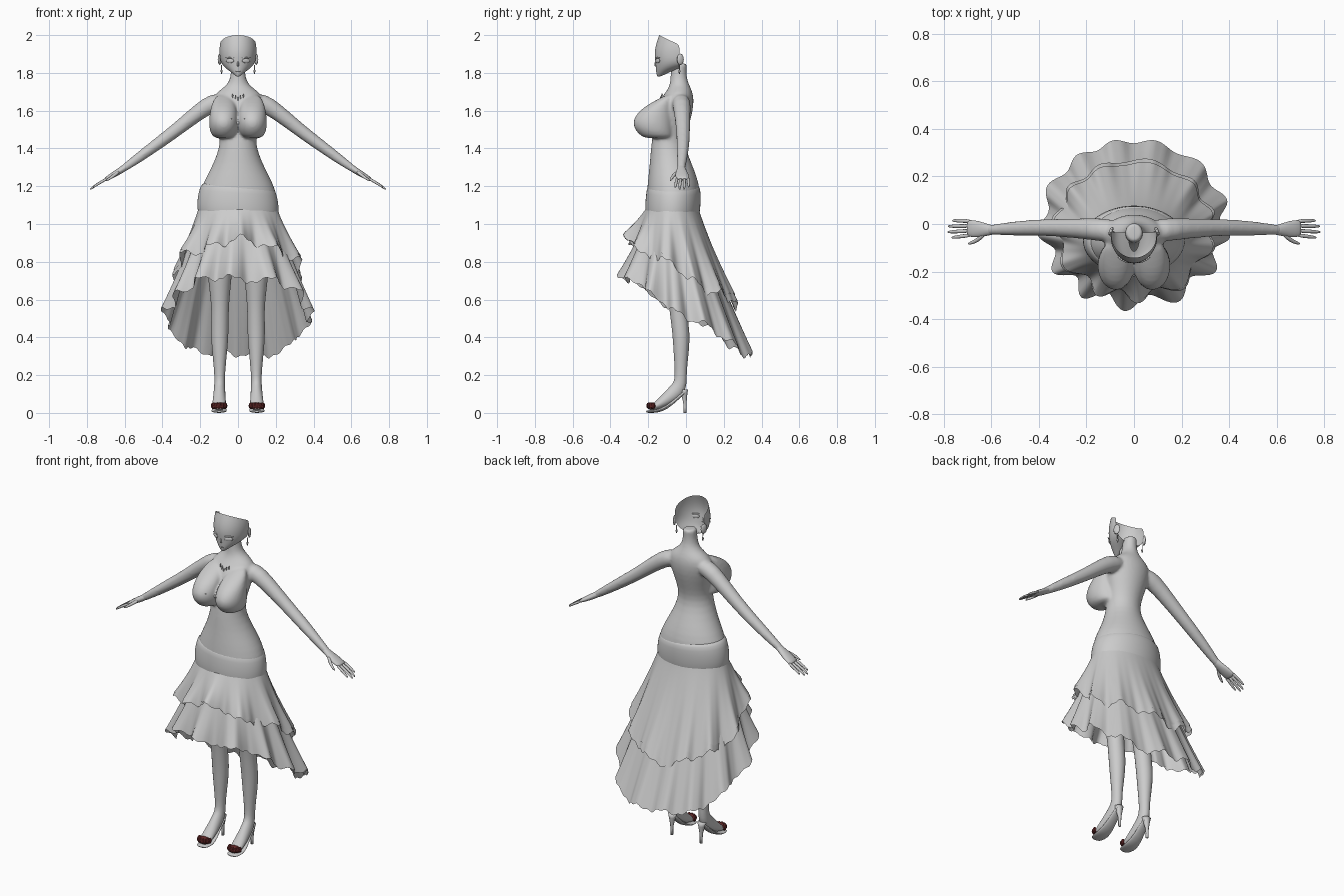
import bpy, bmesh, math
from mathutils import Vector, Matrix


def material(name, rgb):
    m = bpy.data.materials.new(name)
    m.diffuse_color = (*rgb, 1)
    return m


GREY = material("soft_grey", (0.6, 0.6, 0.6))
RED = material("dark_red", (0.13, 0.022, 0.022))


def finish(name, bm, mat, smooth=True, subdiv=0):
    bmesh.ops.recalc_face_normals(bm, faces=bm.faces)
    for f in bm.faces:
        f.smooth = smooth
    me = bpy.data.meshes.new(name)
    bm.to_mesh(me)
    bm.free()
    me.materials.append(mat)
    ob = bpy.data.objects.new(name, me)
    bpy.context.collection.objects.link(ob)
    if subdiv:
        mod = ob.modifiers.new("subdivision", 'SUBSURF')
        mod.levels = mod.render_levels = subdiv
    return ob


def loft(name, rings, mat=GREY, closed=True, cap=True, subdiv=1):
    bm = bmesh.new()
    vs = [[bm.verts.new(p) for p in r] for r in rings]
    n = len(rings[0])
    for a, b in zip(vs, vs[1:]):
        for i in range(n if closed else n - 1):
            j = (i + 1) % n
            bm.faces.new((a[i], a[j], b[j], b[i]))
    if cap:
        bm.faces.new(vs[0])
        bm.faces.new(vs[-1])
    return finish(name, bm, mat, subdiv=subdiv)


def tube(name, pts, side, mat=GREY, sides=16, flat=False, tilt=0.0, subdiv=1):
    """Elliptical sections (x, y, z, half width along side, other half width)."""
    side = Vector(side)
    cs = [Vector(p[:3]) for p in pts]
    rings = []
    for k, p in enumerate(pts):
        d = cs[min(k + 1, len(cs) - 1)] - cs[max(k - 1, 0)]
        d = Vector((0, 0, 1)) if flat else d.normalized()
        up = d.cross(side).normalized()
        ring = []
        for i in range(sides):
            a = math.tau * i / sides
            v = cs[k] + side * p[3] * math.cos(a) + up * p[4] * math.sin(a)
            v.z += tilt * v.x
            ring.append(v)
        rings.append(ring)
    return loft(name, rings, mat, subdiv=subdiv)


def blob(name, loc, scale, rot_z=0.0, mat=GREY, seg=20, smooth=True):
    bm = bmesh.new()
    m = (Matrix.Translation(loc) @ Matrix.Rotation(rot_z, 4, 'Z')
         @ Matrix.Diagonal((*scale, 1)))
    bmesh.ops.create_uvsphere(bm, u_segments=seg, v_segments=max(6, seg // 2),
                              radius=1, matrix=m)
    return finish(name, bm, mat, smooth)


# Torso and neck: height, half width, front y, back y
def body(name, rows, **kw):
    return tube(name, [(0, (f + b) / 2, z, w, (b - f) / 2) for z, w, f, b in rows],
                (1, 0, 0), sides=32, flat=True, **kw)


torso = body("upper_body", [
    (1.03, .190, -.195, .050), (1.05, .203, -.205, .062), (1.11, .211, -.210, .072),
    (1.18, .200, -.206, .075), (1.25, .168, -.200, .058), (1.32, .130, -.192, .030),
    (1.40, .100, -.186, -.002), (1.46, .094, -.178, -.002), (1.53, .107, -.170, .018),
    (1.60, .127, -.162, .037), (1.66, .134, -.138, .042), (1.70, .112, -.105, .034),
    (1.73, .062, -.087, .020), (1.77, .040, -.082, .004), (1.82, .037, -.080, .002),
    (1.845, .037, -.076, .006), (1.85, .034, -.072, .004)])
fused = [torso]

# Rounded hip cover ending in an overhang above the skirt
body("hip_drape", [
    (1.035, .190, -.195, .050), (1.03, .203, -.207, .063), (1.045, .214, -.214, .071),
    (1.09, .217, -.217, .077), (1.14, .213, -.214, .079), (1.19, .199, -.208, .076),
    (1.215, .180, -.198, .064)], tilt=-.07)


# Ruffled skirt tiers, short in front and long behind
def skirt(name, top, hem, z_mid, z_amp, n, amp, phase, t0=0.0, t1=1.0, inset=1.0):
    cols, rows, rings = 180, 16, []
    for r in range(rows + 1):
        t = t0 + (t1 - t0) * r / rows
        ring = []
        for i in range(cols):
            a = math.tau * i / cols
            c = math.cos(a)
            zt, wt, ft, bt = top
            wh, fh, bh = hem
            u = t ** (1.06 - .06 * c)
            w, f, b = wt + (wh - wt) * u, ft + (fh - ft) * u, bt + (bh - bt) * u
            wave = math.sin(n * a + phase + .7 * math.sin(3 * a + phase))
            k = inset * (1 + amp * (.66 + .34 * c) * t ** 1.5 * wave)
            zh = z_mid + z_amp * c + .014 * math.sin(5 * a + 2 * phase)
            z = zt + (zh - zt) * t + t * t * (.016 * wave + .007 * math.sin(3 * n * a))
            ring.append((w * k * math.sin(a), (f + b) / 2 - (b - f) / 2 * k * c, z))
        rings.append(ring)
    loft(name, rings, cap=False, subdiv=0)


OVER = ((1.10, .203, -.200, .062), (.325, -.303, .257), .765, .155, 11, .085, .6)
skirt("overskirt", *OVER)
skirt("overskirt_trim", *OVER, t0=.86, t1=1.08, inset=.985)
skirt("underskirt", (1.08, .195, -.190, .052), (.385, -.335, .350), .510, .210,
      13, .095, 2.1)

# Face shell, open behind: z, side lift, half width, depth, centre y
face = [(2.0, -.045, .094, .092, -.05), (1.95, -.02, .099, .110, -.05),
        (1.90, 0, .098, .118, -.05), (1.86, .004, .094, .112, -.05),
        (1.83, .012, .082, .110, -.05), (1.805, .022, .064, .108, -.05),
        (1.785, .035, .038, .104, -.05), (1.776, .04, .020, .094, -.055),
        (1.790, .03, .022, .060, -.055)]
rings = []
for z, lift, w, d, yc in face:
    ring = []
    for i in range(25):
        a = math.radians(-98 + 196 * i / 24)
        ring.append((w * math.sin(a), yc - d * math.cos(a),
                     z + lift * (1 - math.cos(a))))
    rings.append(ring)
loft("face", rings, closed=False, cap=False)
tube("nose", [(0, -.158, 1.865, .004, .003), (0, -.165, 1.842, .006, .007),
              (0, -.158, 1.834, .005, .004)], (1, 0, 0), sides=8)
blob("lips", (0, -.155, 1.808), (.013, .005, .004), seg=12)
blob("bust_bow_knot", (0, -.212, 1.535), (.009, .010, .010), seg=12)

# Necklace drops
for i in range(-2, 3):
    blob("necklace_drop", (.014 * i, -.134 + .004 * abs(i), 1.662 + .009 * abs(i)),
         (.003, .005, .012), seg=8)

for s in (1, -1):
    tag = "left" if s > 0 else "right"
    X, Y = (1, 0, 0), (0, 1, 0)

    def limb(name, pts, side, **kw):
        return tube(tag + "_" + name, [(s * p[0], *p[1:]) for p in pts], side, **kw)

    # Head details
    blob(tag + "_eye", (s * .043, -.150, 1.864), (.024, .005, .012), s * .47, seg=16)
    blob(tag + "_lash", (s * .045, -.151, 1.880), (.027, .006, .003), s * .47, seg=12)
    blob(tag + "_ear", (s * .097, -.030, 1.872), (.008, .020, .030), s * .4, seg=12)
    limb("earring", [(.088, -.035, 1.842, .002, .002), (.087, -.035, 1.82, .002, .002),
                     (.087, -.035, 1.81, .006, .006), (.087, -.035, 1.795, .002, .002)],
         X, sides=8, subdiv=0)

    # Bust: height, half width, front y
    fused.append(limb("bust", [
        (.076, (f - .07) / 2, z, w, (-.07 - f) / 2) for z, w, f in [
            (1.685, .030, -.100), (1.67, .046, -.130), (1.64, .062, -.190),
            (1.60, .072, -.248), (1.56, .077, -.276), (1.53, .078, -.281),
            (1.50, .075, -.271), (1.47, .064, -.245), (1.452, .042, -.215)]],
        X, flat=True, sides=24))
    limb("bust_bow", [(.004, -.212, 1.535, .004, .004), (.03, -.246, 1.548, .006, .010),
                      (.042, -.262, 1.553, .004, .008)], Y, sides=8)

    # Arm, palm, fingers
    fused.append(limb("arm", [
        (.06, -.03, 1.655, .045, .035), (.13, -.025, 1.644, .051, .052),
        (.20, -.02, 1.600, .045, .044), (.33, -.015, 1.495, .037, .036),
        (.42, -.015, 1.428, .035, .033), (.53, -.02, 1.348, .029, .027),
        (.60, -.025, 1.298, .021, .020), (.62, -.024, 1.285, .024, .019)], Y))
    limb("hand", [(.58, -.025, 1.312, .020, .018), (.61, -.025, 1.291, .022, .018),
                  (.65, -.022, 1.266, .036, .016), (.695, -.018, 1.240, .037, .012),
                  (.702, -.018, 1.236, .030, .007)], Y)
    for k, (y, reach) in enumerate([(-.047, .768), (-.028, .785), (-.008, .783), (.012, .765)]):
        dx = reach - .685
        limb(f"finger_{k + 1}", [(.685, y, 1.245, .009, .008),
                                 (.685 + dx * .5, y * 1.1, 1.245 - dx * .28, .009, .008),
                                 (.685 + dx * .9, y * 1.2, 1.245 - dx * .55, .007, .006),
                                 (reach, y * 1.2, 1.245 - dx * .63, .003, .003)],
             Y, sides=8)
    limb("thumb", [(.625, -.040, 1.282, .010, .010), (.655, -.066, 1.258, .011, .010),
                   (.685, -.080, 1.237, .008, .007), (.70, -.083, 1.228, .003, .003)],
         Y, sides=8)

    # Leg and foot
    limb("leg", [(.095, -.065, 1.05, .090, .090), (.097, -.065, .90, .083, .085),
                 (.097, -.060, .75, .067, .070), (.095, -.045, .60, .050, .050),
                 (.095, -.040, .53, .046, .046), (.097, -.025, .42, .048, .047),
                 (.097, -.025, .33, .041, .042), (.097, -.028, .22, .029, .031),
                 (.097, -.028, .16, .028, .034), (.098, -.046, .118, .031, .045),
                 (.099, -.095, .078, .034, .036), (.100, -.145, .042, .038, .026),
                 (.100, -.185, .026, .032, .012), (.100, -.198, .022, .020, .006)], X)

    # High-heeled shoe
    limb("sole", [(.100, -.212, .007, .022, .006), (.100, -.195, .007, .038, .007),
                  (.100, -.150, .009, .043, .009), (.100, -.105, .026, .036, .010),
                  (.098, -.055, .070, .028, .010), (.097, -.012, .108, .026, .010),
                  (.097, .004, .116, .018, .008)], X)
    limb("stiletto", [(.097, -.012, .125, .026, .024), (.097, -.010, .10, .019, .018),
                      (.097, -.006, .06, .010, .010), (.097, -.005, .03, .008, .008),
                      (.097, -.005, 0, .008, .008)], X, sides=10, flat=True, subdiv=0)

    # Bumpy red toe trim
    blob(tag + "_toe_trim", (s * .100, -.178, .036), (.042, .030, .019),
         mat=RED, seg=14, smooth=False)
    for i in range(7):
        a = math.pi * i / 6
        blob(tag + "_toe_petal", (s * .100 + .032 * math.cos(a),
                                  -.174 - .024 * math.sin(a), .038),
             (.012, .012, .017), mat=RED, seg=8, smooth=False)

# Fuse torso, bust and arms into one skin
with bpy.context.temp_override(active_object=torso, object=torso,
                               selected_objects=fused,
                               selected_editable_objects=fused):
    bpy.ops.object.join()
remesh = torso.modifiers.new("fuse", 'REMESH')
remesh.mode = 'VOXEL'
remesh.voxel_size = .008
remesh.use_smooth_shade = True
soften = torso.modifiers.new("soften", 'SMOOTH')
soften.factor = .5
soften.iterations = 6
